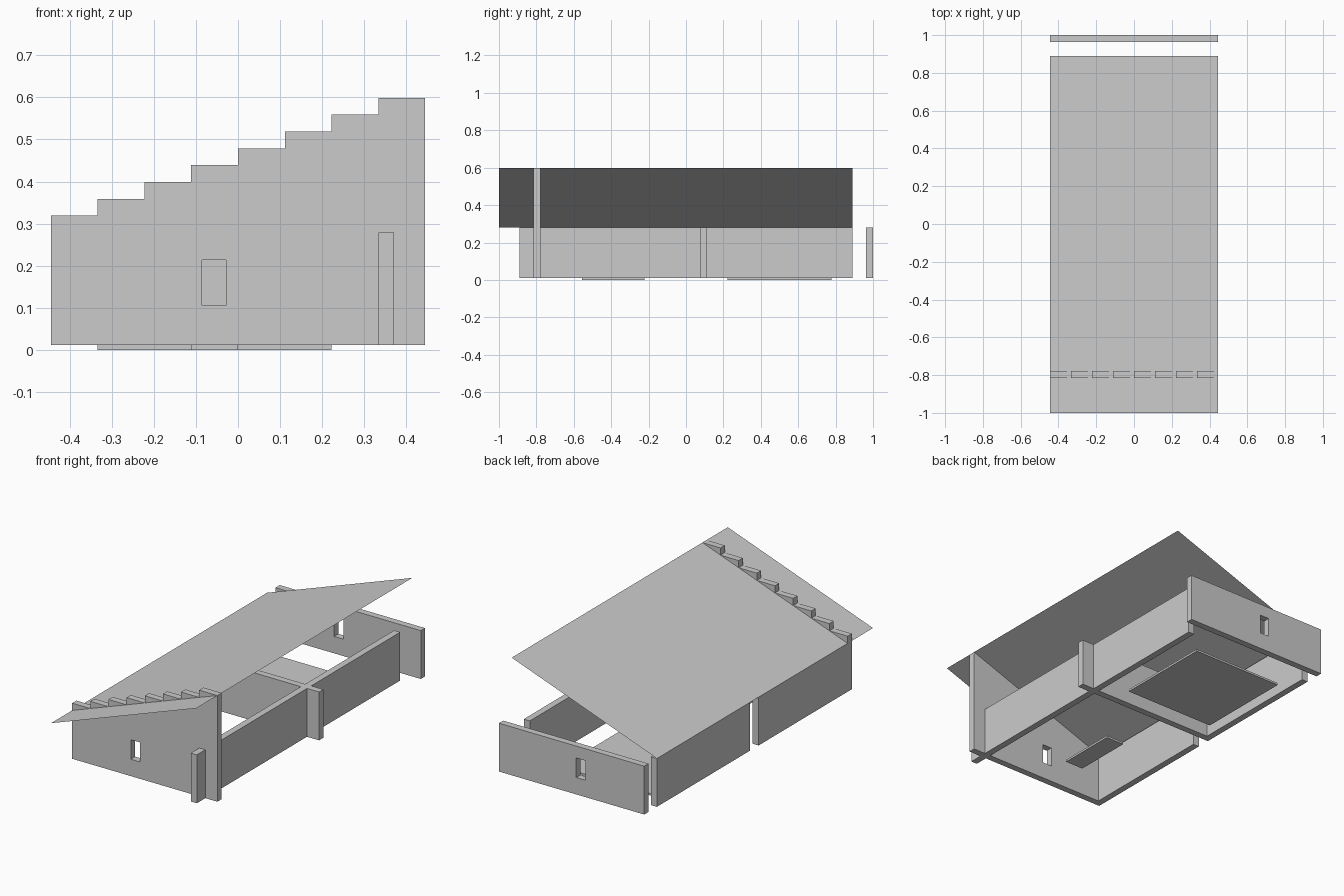
import bpy

if "Cube" in bpy.data.objects:
    bpy.data.objects.remove(bpy.data.objects["Cube"])

U = 1 / 9            # planning grid unit
T = U / 3            # wall thickness
BASE, EAVE = 0.0115, 0.279
HALF = 4 * U
RISE = 0.04          # height of each gable step


def mesh_object(name, verts, faces):
    me = bpy.data.meshes.new(name)
    me.from_pydata(verts, [], faces)
    me.update()
    ob = bpy.data.objects.new(name, me)
    bpy.context.collection.objects.link(ob)
    return ob


def prism(name, profile, y0, y1):
    """Extrude a counter-clockwise (x, z) profile from y0 to y1."""
    n = len(profile)
    verts = [(x, y, z) for y in (y0, y1) for x, z in profile]
    faces = [tuple(range(n)), tuple(range(2 * n - 1, n - 1, -1))]
    faces += [(i, i + n, (i + 1) % n + n, (i + 1) % n) for i in range(n)]
    return mesh_object(name, verts, faces)


def box(name, x0, x1, y0, y1, z0=BASE, z1=EAVE):
    return prism(name, [(x0, z0), (x1, z0), (x1, z1), (x0, z1)], y0, y1)


def cut_window(wall, y):
    cutter = box("window_cutter", -0.0855, -0.0285, y - 0.1, y + 0.1, 0.105, 0.213)
    cutter.hide_render = True
    mod = wall.modifiers.new("window", 'BOOLEAN')
    mod.operation = 'DIFFERENCE'
    mod.solver = 'EXACT'
    mod.object = cutter
    bpy.context.view_layer.objects.active = wall
    bpy.ops.object.modifier_apply(modifier=mod.name)
    bpy.data.objects.remove(cutter)


# Stepped gable wall at the front, with window
profile = [(-HALF, BASE), (HALF, BASE)]
for i in reversed(range(8)):
    top = EAVE + RISE * (i + 1)
    profile += [(-HALF + (i + 1) * U, top), (-HALF + i * U, top)]
front_wall = prism("front_stepped_wall", profile, -7 * U - T, -7 * U)
cut_window(front_wall, -7 * U)

# Low back wall with window
back_wall = box("back_wall", -HALF, HALF, 1 - T, 1)
cut_window(back_wall, 1)

# Cross wall, long right wall, and left wall in two pieces with a gap
box("cross_wall", -HALF, HALF, U - T, U)
box("right_wall", 3 * U, 3 * U + T, -8 * U, 8 * U)
box("left_wall_front", -HALF, -HALF + T, -7 * U, 0)
box("left_wall_back", -HALF, -HALF + T, U, 8 * U)

# Thin floor panels
box("back_floor_panel", -3 * U, 2 * U, 2 * U, 7 * U, 0, BASE)
box("front_floor_panel", -U, 0, -5 * U, -2 * U, 0, BASE)

# Sloping sheet roof
low, high = EAVE, EAVE + 8 * RISE
mesh_object("roof", [(-HALF, -1, low), (HALF, -1, high),
                     (HALF, 8 * U, high), (-HALF, 8 * U, low)], [(0, 1, 2, 3)])
